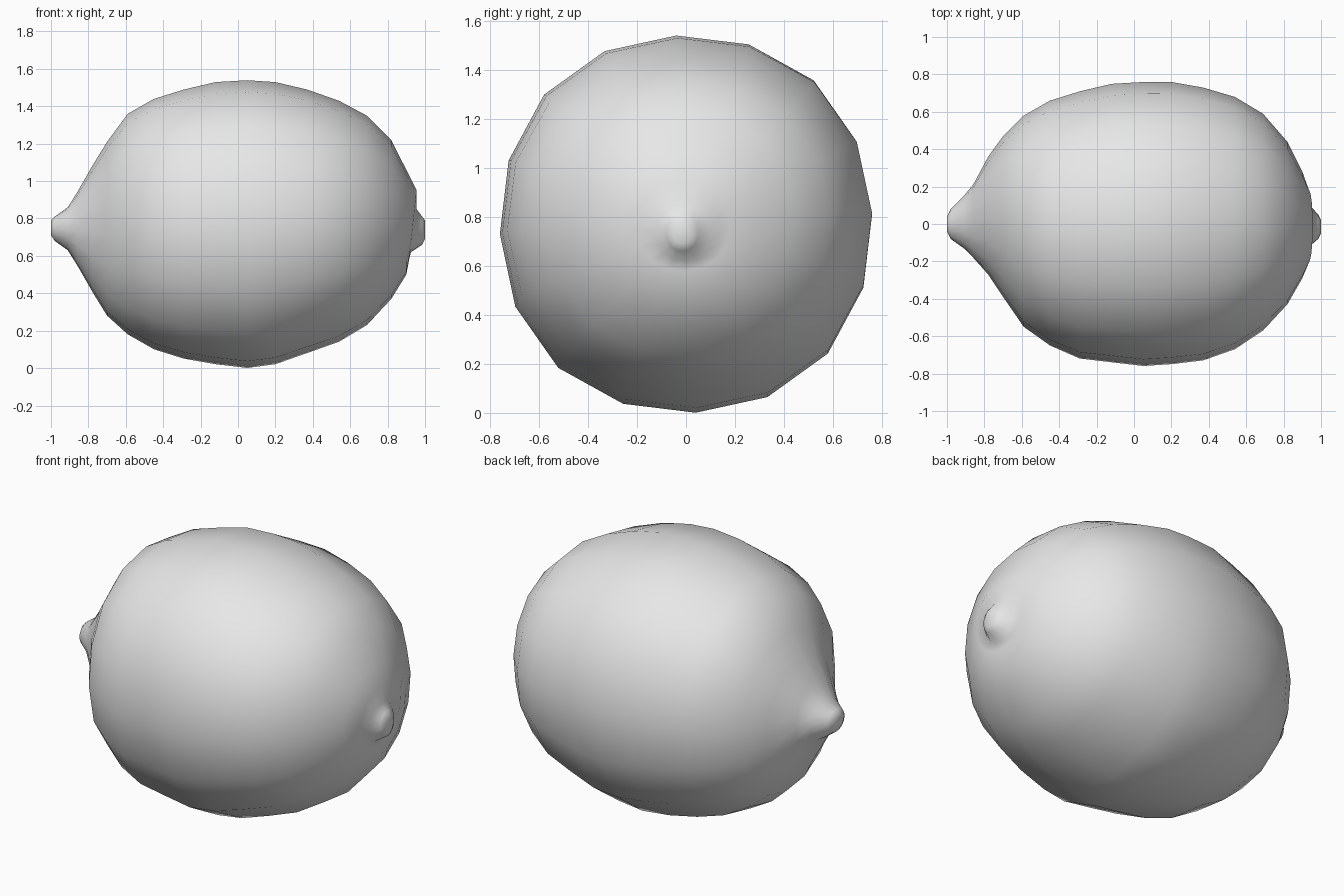
import bpy
import bmesh
from math import sin, cos, tau, radians

default_cube = bpy.data.objects.get("Cube")
if default_cube:
    bpy.data.objects.remove(default_cube, do_unlink=True)

SIDES = 16
TWIST = radians(-3)
FULLNESS = 0.025

# Lengthwise profile: x, bottom z, top z, front y, back y, lean along x
STATIONS = [
    (-1, .71, .79, -.04, .04, 0),
    (-.98, .68, .81, -.08, .08, 0),
    (-.91, .63, .86, -.13, .15, 0),
    (-.86, .55, .94, -.18, .21, 0),
    (-.78, .41, 1.08, -.27, .36, 0),
    (-.7, .28, 1.21, -.39, .47, 0),
    (-.59, .18, 1.36, -.55, .58, 0),
    (-.45, .1, 1.44, -.65, .66, 0),
    (-.29, .05, 1.49, -.72, .71, 0),
    (-.12, .02, 1.53, -.74, .75, 0),
    (.05, 0, 1.54, -.76, .76, 0),
    (.2, .02, 1.53, -.75, .76, 0),
    (.37, .08, 1.49, -.73, .73, 0),
    (.54, .14, 1.43, -.67, .68, 0),
    (.69, .23, 1.35, -.57, .59, 0),
    (.82, .37, 1.22, -.43, .44, 0),
    (.9, .5, 1.06, -.29, .28, 0),
    (.935, .58, .95, -.2, .18, .02),
    (.94, .62, .85, -.12, .1, .015),
    (.985, .66, .81, -.08, .05, 0),
    (1, .69, .79, -.05, .02, 0),
]


def make_material(name, colour):
    """Plain single-colour material."""
    material = bpy.data.materials.new(name)
    material.use_nodes = True
    material.diffuse_color = colour
    shader = material.node_tree.nodes["Principled BSDF"]
    shader.inputs["Base Color"].default_value = colour
    shader.inputs["Roughness"].default_value = 0.6
    return material


def add_ring(bm, station):
    """One slightly full oval cross-section of the fruit."""
    x, bottom, top, front, back, lean = station
    centre_y, centre_z = (front + back) / 2, (bottom + top) / 2
    half_y, half_z = (back - front) / 2, (top - bottom) / 2
    ring = []
    for side in range(SIDES):
        angle = tau * side / SIDES + TWIST
        swell = 1 + FULLNESS * sin(2 * angle) ** 2
        across, upward = sin(angle) * swell, cos(angle) * swell
        ring.append(bm.verts.new((
            x + lean * upward,
            centre_y + half_y * across,
            centre_z + half_z * upward,
        )))
    return ring


def loft(name, stations, material):
    """Skin the cross-sections and close both tips."""
    bm = bmesh.new()
    rings = [add_ring(bm, station) for station in stations]
    for current, following in zip(rings, rings[1:]):
        for side in range(SIDES):
            after = (side + 1) % SIDES
            bm.faces.new((current[side], current[after],
                          following[after], following[side]))
    bm.faces.new(rings[0])
    bm.faces.new(rings[-1])
    bmesh.ops.recalc_face_normals(bm, faces=bm.faces[:])
    for face in bm.faces:
        face.smooth = True
    mesh = bpy.data.meshes.new(name)
    bm.to_mesh(mesh)
    bm.free()
    mesh.materials.append(material)
    fruit = bpy.data.objects.new(name, mesh)
    bpy.context.collection.objects.link(fruit)
    return fruit


# Fruit body with its pointed tip and stem nub in one skin
peel = make_material("light grey peel", (0.8, 0.8, 0.8, 1))
loft("lemon", STATIONS, peel)
